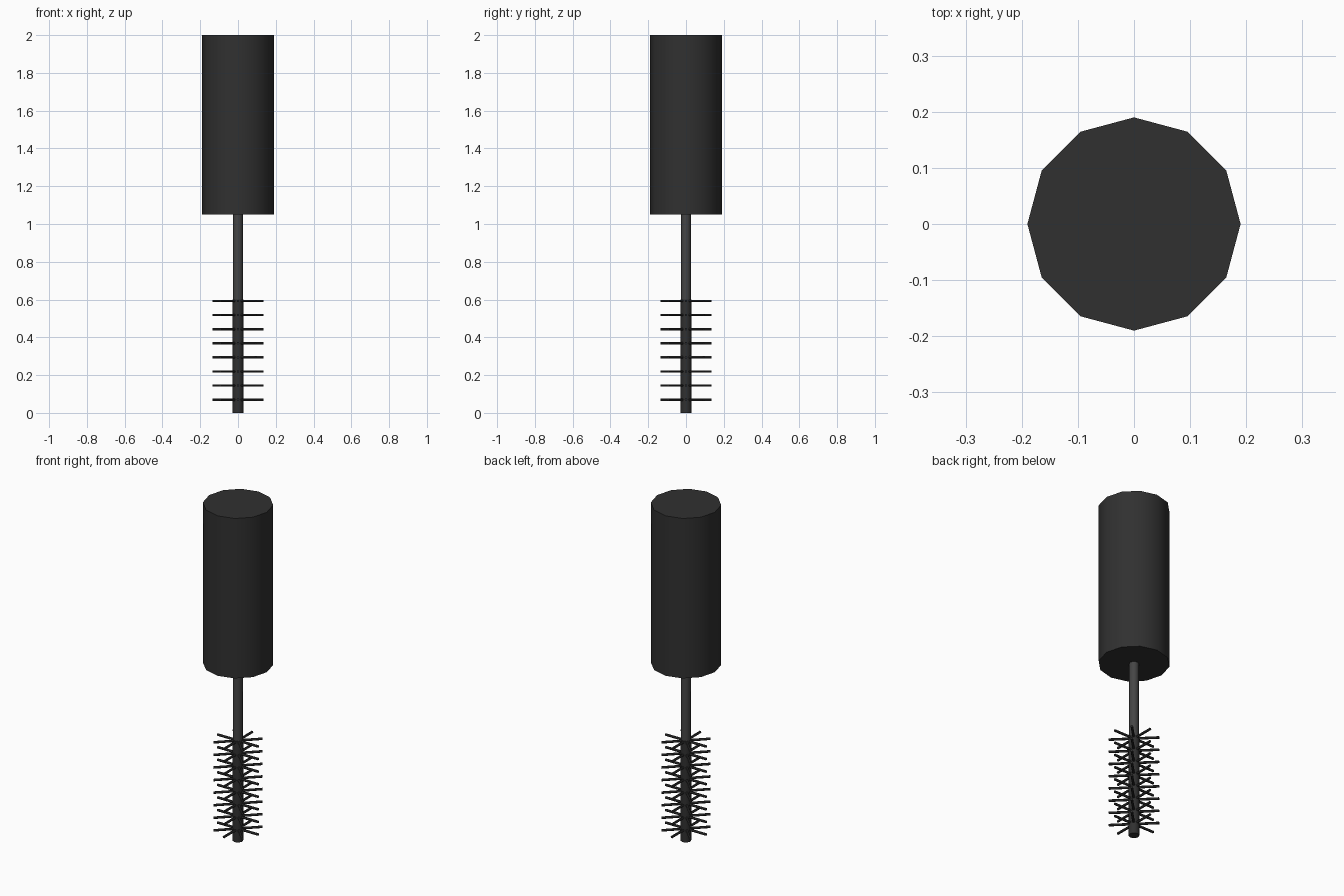
import bpy, bmesh, math
from mathutils import Matrix

if "Cube" in bpy.data.objects:
    bpy.data.objects.remove(bpy.data.objects["Cube"])


def material(name, v):
    m = bpy.data.materials.new(name)
    m.diffuse_color = (v, v, v, 1)
    m.use_nodes = True
    m.node_tree.nodes["Principled BSDF"].inputs["Base Color"].default_value = m.diffuse_color
    return m


cap_mat = material("cap_black", 0.03)
stem_mat = material("stem_grey", 0.06)
brush_mat = material("brush_black", 0.03)


def add_rod(bm, r, length, sides, mat):
    bmesh.ops.create_cone(bm, cap_ends=True, segments=sides, radius1=r,
                          radius2=r, depth=length, matrix=mat)


def finish(bm, name, mat):
    me = bpy.data.meshes.new(name)
    bm.to_mesh(me)
    bm.free()
    me.materials.append(mat)
    ob = bpy.data.objects.new(name, me)
    bpy.context.collection.objects.link(ob)
    bpy.ops.object.select_all(action='DESELECT')
    ob.select_set(True)
    bpy.context.view_layer.objects.active = ob
    bpy.ops.object.shade_smooth_by_angle(angle=math.radians(50))
    return ob


def upright(name, r, z0, z1, sides, mat):
    bm = bmesh.new()
    add_rod(bm, r, z1 - z0, sides, Matrix.Translation((0, 0, (z0 + z1) / 2)))
    return finish(bm, name, mat)


# Handle cap, stem and brush core
upright("cap", 0.19, 1.05, 2.0, 12, cap_mat)
upright("stem", 0.026, 0.59, 1.06, 8, stem_mat)
upright("brush_core", 0.029, 0.0, 0.6, 8, brush_mat)

# Eight rings of eight radial bristles; each rod spans the core
bm = bmesh.new()
for row in range(8):
    z = 0.07 + row * 0.0747
    for k in range(4):
        add_rod(bm, 0.007, 0.268, 6,
                Matrix.Translation((0, 0, z))
                @ Matrix.Rotation(k * math.pi / 4, 4, 'Z')
                @ Matrix.Rotation(math.pi / 2, 4, 'Y'))
finish(bm, "bristles", brush_mat)
